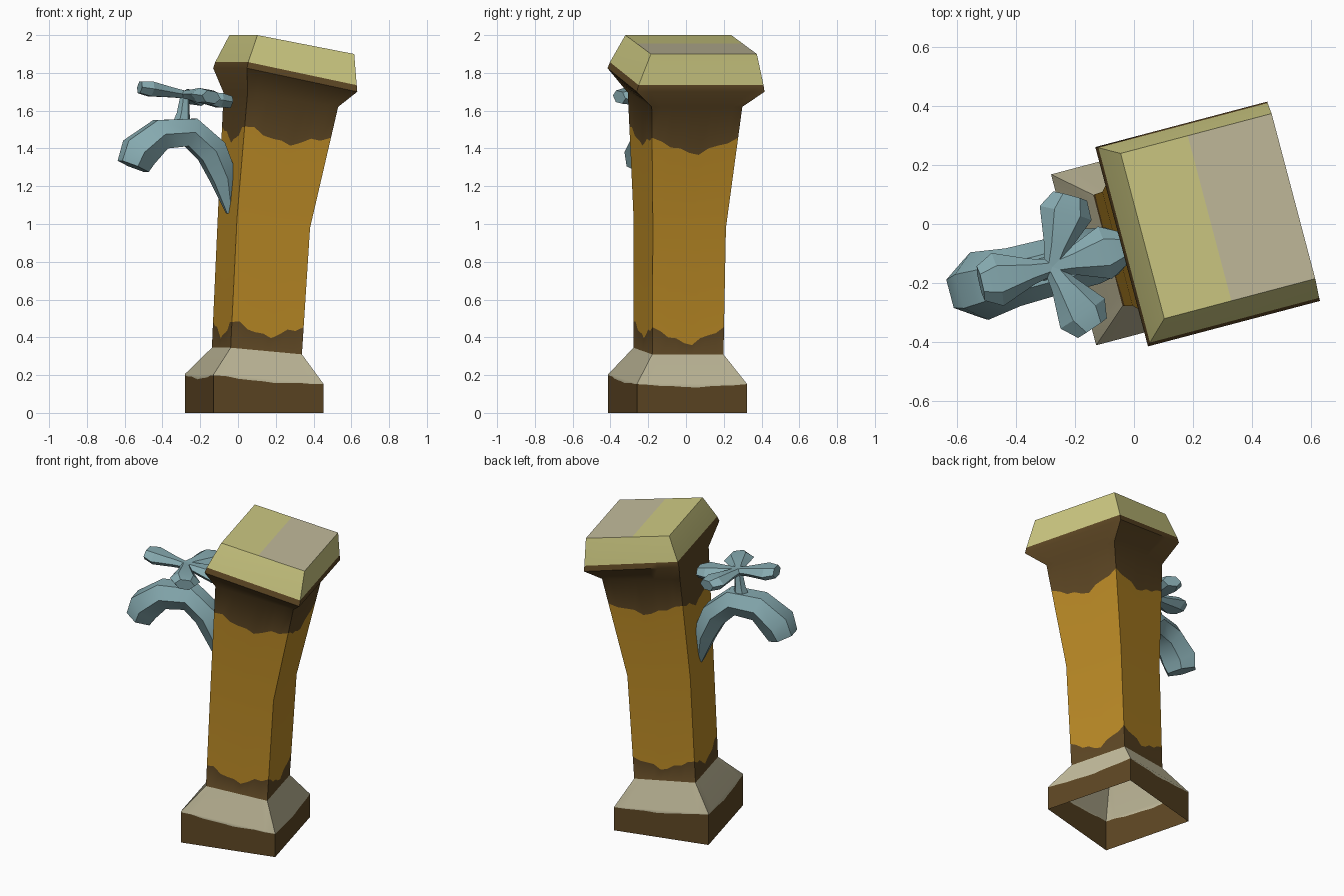
import bpy, bmesh, math
from mathutils import Vector, Matrix

if "Cube" in bpy.data.objects:
    bpy.data.objects.remove(bpy.data.objects["Cube"], do_unlink=True)

YAW = math.radians(14.8)
U = Vector((math.cos(YAW), math.sin(YAW), 0))
V = Vector((-U.y, U.x, 0))
UP = Vector((0, 0, 1))
N = 9  # segments per side of the post


def srgb(r, g, b):
    return tuple((c / 255 / 12.92) if c < 11 else ((c / 255 + .055) / 1.055) ** 2.4
                 for c in (r, g, b)) + (1,)


def material(name, rgb):
    m = bpy.data.materials.new(name)
    m.use_nodes = True
    m.diffuse_color = srgb(*rgb)
    bsdf = m.node_tree.nodes["Principled BSDF"]
    bsdf.inputs["Base Color"].default_value = m.diffuse_color
    bsdf.inputs["Roughness"].default_value = 0.8
    return m


BROWN = material("dark brown", (94, 71, 36))
ORANGE = material("ochre orange", (188, 139, 38))
BEIGE = material("pale beige", (194, 187, 155))
YELLOW = material("pale yellow", (205, 201, 130))
TEAL = material("dusty teal", (134, 170, 176))


def finish(bm, name, mats, angle):
    bmesh.ops.recalc_face_normals(bm, faces=bm.faces)
    me = bpy.data.meshes.new(name)
    bm.to_mesh(me)
    bm.free()
    for m in mats:
        me.materials.append(m)
    ob = bpy.data.objects.new(name, me)
    bpy.context.collection.objects.link(ob)
    bpy.ops.object.select_all(action='DESELECT')
    bpy.context.view_layer.objects.active = ob
    ob.select_set(True)
    bpy.ops.object.shade_smooth_by_angle(angle=math.radians(angle))
    return ob


def bridge(bm, a, b, mat=0):
    for i in range(len(a)):
        j = (i + 1) % len(a)
        bm.faces.new((a[i], a[j], b[j], b[i])).material_index = mat


# --- post: stacked tilted squares, open underneath ---
def square(cx, cy, hu, hv, z_in, z_out):
    """Points round a square whose height differs between the two u sides."""
    c = Vector((cx, cy, 0))
    corner = [c + U * hu * a + V * hv * b + UP * (z_in if a < 0 else z_out)
              for a, b in ((-1, -1), (1, -1), (1, 1), (-1, 1))]
    return [corner[k].lerp(corner[(k + 1) % 4], i / N) for k in range(4) for i in range(N)]


def ragged(low, high, t, amp):
    """A worn paint edge lying on the wall between two squares."""
    ring = []
    for i, (a, b) in enumerate(zip(low, high)):
        s = 2 * math.pi * i / N
        w = math.cos(s) + .35 * math.sin(3 * s + i // N) + .3 * math.sin(.5 * s)
        ring.append(a.lerp(b, min(t + amp * w, .99)))
    return ring


ground = square(.085, -.045, .30, .30, 0, 0)
plinth = square(.085, -.045, .30, .30, .205, .155)
foot = square(.10, -.04, .195, .195, .345, .31)
waist = square(.137, -.033, .20, .20, 1.03, .98)
neck = square(.227, -.005, .248, .248, 1.695, 1.62)
rim = square(.25, 0, .302, .35, 1.825, 1.70)
cap_edge = square(.254, .004, .297, .342, 1.857, 1.735)
cap_top = square(.285, .027, .265, .29, 2.0, 1.90)

layers = [(ground, None), (ragged(ground, plinth, .93, .04), 0), (plinth, 2), (foot, 2),
          (ragged(foot, waist, .15, .05), 0), (waist, 1),
          (ragged(waist, neck, .68, .05), 1), (neck, 0), (rim, 0),
          (cap_edge, 0), (cap_top, 3)]
bm = bmesh.new()
prev = None
for points, mat in layers:
    ring = [bm.verts.new(p) for p in points]
    if prev:
        bridge(bm, prev, ring, mat)
    prev = ring
# two-tone top
split, back = 4, 3 * N - 4
bm.faces.new(prev[split:back + 1]).material_index = 2
bm.faces.new(prev[back:] + prev[:split + 1]).material_index = 3
finish(bm, "post", [BROWN, ORANGE, BEIGE, YELLOW], 50)


# --- tap parts: tubes of flattened rings ---
def tube(bm, stations, sides=6):
    """stations: (centre, side axis, up axis)."""
    prev = None
    for c, a, b in stations:
        ring = [bm.verts.new(c + a * math.cos(k * math.tau / sides)
                             + b * math.sin(k * math.tau / sides)) for k in range(sides)]
        if prev:
            bridge(bm, prev, ring)
        else:
            bm.faces.new(ring)
        prev = ring
    bm.faces.new(prev)


def on_tap_plane(x, z):
    return Vector((x, -.08 + (x + .03) * math.tan(YAW), z))


# curved spout
path = [(-.555, 1.305, .09), (-.525, 1.38, .108), (-.41, 1.475, .092), (-.25, 1.485, .088),
        (-.14, 1.385, .088), (-.075, 1.24, .075), (-.04, 1.06, .025)]
pts = [on_tap_plane(x, z) for x, z, r in path]
bm = bmesh.new()
stations = []
for i, p in enumerate(pts):
    along = (pts[min(i + 1, len(pts) - 1)] - pts[max(i - 1, 0)]).normalized()
    stations.append((p, V * path[i][2] * 1.1, along.cross(V) * path[i][2]))
tube(bm, stations)
finish(bm, "spout", [TEAL], 45)

# valve stem
bm = bmesh.new()
tube(bm, [(on_tap_plane(x, z), U * r, V * r)
          for x, z, r in ((-.30, 1.53, .05), (-.29, 1.59, .035), (-.28, 1.69, .024))])
finish(bm, "valve_stem", [TEAL], 45)

# cross handle, tipped away from the post
hub = on_tap_plane(-.28, 1.685)
tilt = Matrix.Rotation(math.radians(9), 3, V)
for name, angle in (("outer", 193), ("rear", 75), ("front", 304), ("inner", 15)):
    a = math.radians(angle)
    out = tilt @ Vector((math.cos(a), math.sin(a), 0))
    side = tilt @ Vector((-math.sin(a), math.cos(a), 0))
    top = out.cross(side)
    bm = bmesh.new()
    tube(bm, [(hub + out * d, side * w, top * h)
              for d, w, h in ((-.01, .025, .022), (.07, .045, .03),
                              (.19, .092, .045), (.25, .06, .036))])
    finish(bm, "handle_lobe_" + name, [TEAL], 30)
